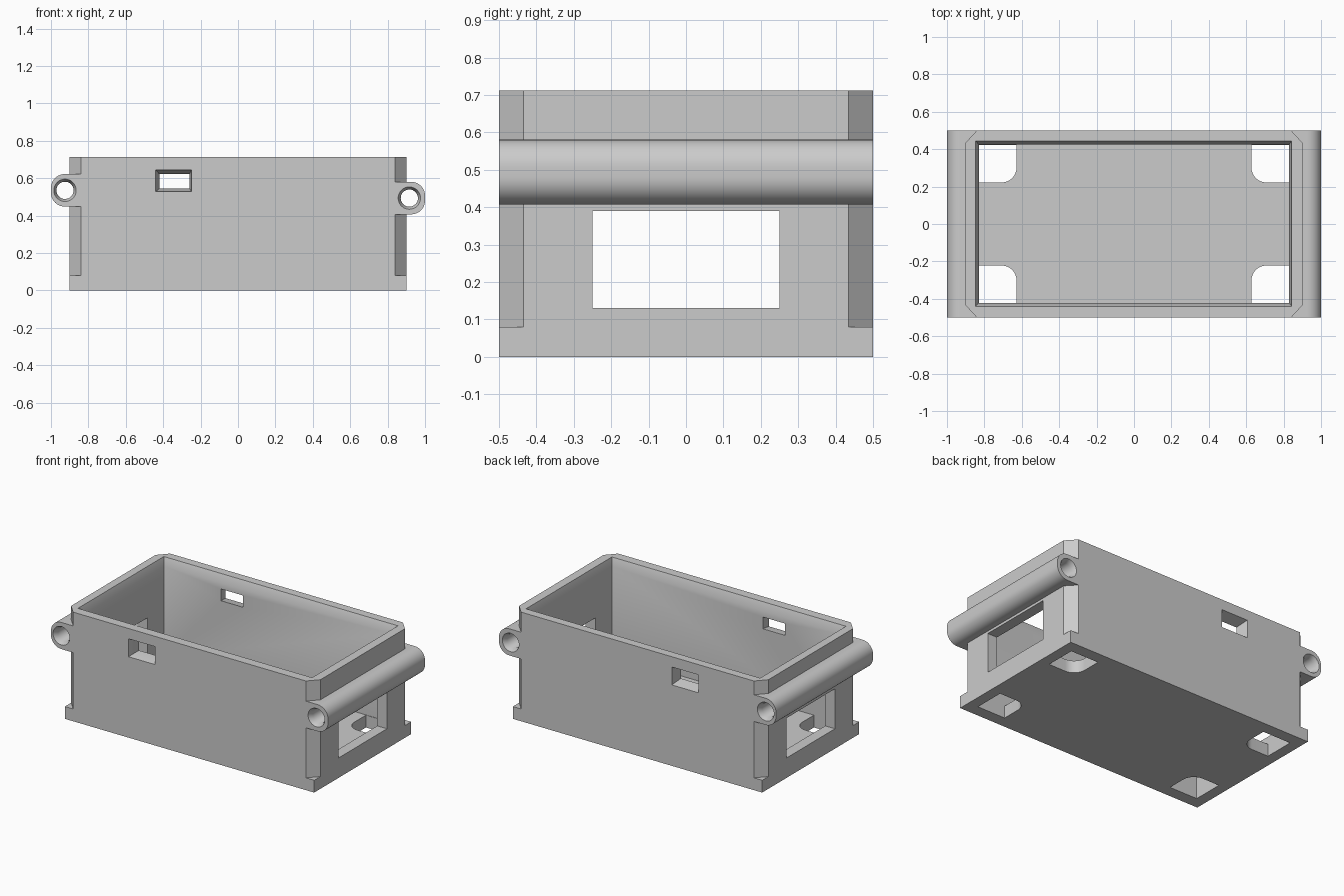
import bpy, bmesh, math

if "Cube" in bpy.data.objects:
    bpy.data.objects.remove(bpy.data.objects["Cube"])

grey = bpy.data.materials.new("plain grey")
grey.diffuse_color = (0.6, 0.6, 0.6, 1)
grey.use_nodes = True
grey.node_tree.nodes["Principled BSDF"].inputs["Base Color"].default_value = grey.diffuse_color


def loft(name, *rings):
    """Closed solid skinned through rings of equal point count."""
    bm = bmesh.new()
    vs = [[bm.verts.new(p) for p in r] for r in rings]
    n = len(vs[0])
    for a, b in zip(vs, vs[1:]):
        for i in range(n):
            j = (i + 1) % n
            bm.faces.new((a[i], a[j], b[j], b[i]))
    bm.faces.new(vs[0][::-1])
    bm.faces.new(vs[-1])
    bmesh.ops.recalc_face_normals(bm, faces=bm.faces)
    me = bpy.data.meshes.new(name)
    bm.to_mesh(me)
    bm.free()
    me.materials.append(grey)
    ob = bpy.data.objects.new(name, me)
    bpy.context.collection.objects.link(ob)
    return ob


def rect(x0, x1, y0, y1):
    return [(x0, y0), (x1, y0), (x1, y1), (x0, y1)]


def arc(cx, cy, r, a0, a1, n):
    return [(cx + r * math.cos(math.radians(a0 + (a1 - a0) * i / n)),
             cy + r * math.sin(math.radians(a0 + (a1 - a0) * i / n))) for i in range(n + 1)]


def at_z(pts, z):
    return [(x, y, z) for x, y in pts]


def at_y(pts, y):
    return [(x, y, z) for x, z in pts]


def combine(target, tool, op):
    bpy.context.view_layer.objects.active = target
    m = target.modifiers.new(op, 'BOOLEAN')
    m.operation, m.solver, m.object = op, 'EXACT', tool
    bpy.ops.object.modifier_apply(modifier=m.name)
    bpy.data.objects.remove(tool)


W, D, H, BASE = 0.9, 0.5, 0.712, 0.08

# Outer block with corners cut off above the base
case = loft("case", at_z(rect(-W, W, -D, D), 0), at_z(rect(-W, W, -D, D), H))
for sx in (-1, 1):
    for sy in (-1, 1):
        tri = [(sx * 0.84, sy * D), (sx * W, sy * 0.435), (sx * (W + 0.06), sy * 0.37),
               (sx * (W + 0.06), sy * 0.565), (sx * 0.78, sy * 0.565)]
        combine(case, loft("corner_cutter", at_z(tri, BASE), at_z(tri, H + 0.1)), 'DIFFERENCE')

# Hollow inside with a flared rim
inner, rim = rect(-0.83, 0.83, -0.422, 0.425), rect(-0.847, 0.843, -0.44, 0.445)
combine(case, loft("cavity_cutter", at_z(inner, BASE), at_z(inner, H - 0.05),
                   at_z(rim, H), at_z(rim, H + 0.1)), 'DIFFERENCE')

# Hinge barrels along both ends
for s, cx, cz in ((-1, 0.925, 0.535), (1, 0.916, 0.4935)):
    h, r = 0.087, 0.074
    prof = ([(0.835, cz - h)] + arc(1 - r, cz - h + r, r, -90, 0, 10)
            + arc(1 - r, cz + h - r, r, 0, 90, 10) + [(0.835, cz + h)])
    prof = [(s * x, z) for x, z in prof]
    combine(case, loft("barrel", at_y(prof, -D), at_y(prof, D)), 'UNION')
    big = arc(s * cx, cz, 0.06, 0, 360, 32)[:-1]
    small = arc(s * cx, cz, 0.046, 0, 360, 32)[:-1]
    combine(case, loft("bore_cutter", at_y(big, -D - 0.05), at_y(big, -D), at_y(small, -D + 0.03),
                       at_y(small, D - 0.03), at_y(big, D), at_y(big, D + 0.05)), 'DIFFERENCE')

# Windows in both ends
for s in (-1, 1):
    win = rect(-0.25, 0.25, 0.13, 0.39)
    rings = [[(s * x, y, z) for y, z in win] for x in (0.7, 1.1)]
    combine(case, loft("window_cutter", *rings), 'DIFFERENCE')

# Tapered slots in front and back
for s in (-1, 1):
    wide, slim = rect(-0.44, -0.248, 0.528, 0.645), rect(-0.42, -0.26, 0.545, 0.622)
    combine(case, loft("slot_cutter", at_y(wide, s * 0.6), at_y(wide, s * D),
                       at_y(slim, s * 0.425), at_y(slim, s * 0.35)), 'DIFFERENCE')

# Floor openings in the four corners
for sx in (-1, 1):
    for sy in (-1, 1):
        pts = [(0.83, 0.222), (0.83, 0.422), (0.628, 0.422)] + arc(0.708, 0.302, 0.08, 180, 270, 8)
        pts = [(sx * x, sy * y) for x, y in pts]
        combine(case, loft("floor_cutter", at_z(pts, -0.1), at_z(pts, BASE + 0.02)), 'DIFFERENCE')

bpy.ops.object.select_all(action='DESELECT')
case.select_set(True)
bpy.context.view_layer.objects.active = case
bpy.ops.object.shade_smooth_by_angle(angle=math.radians(25))
